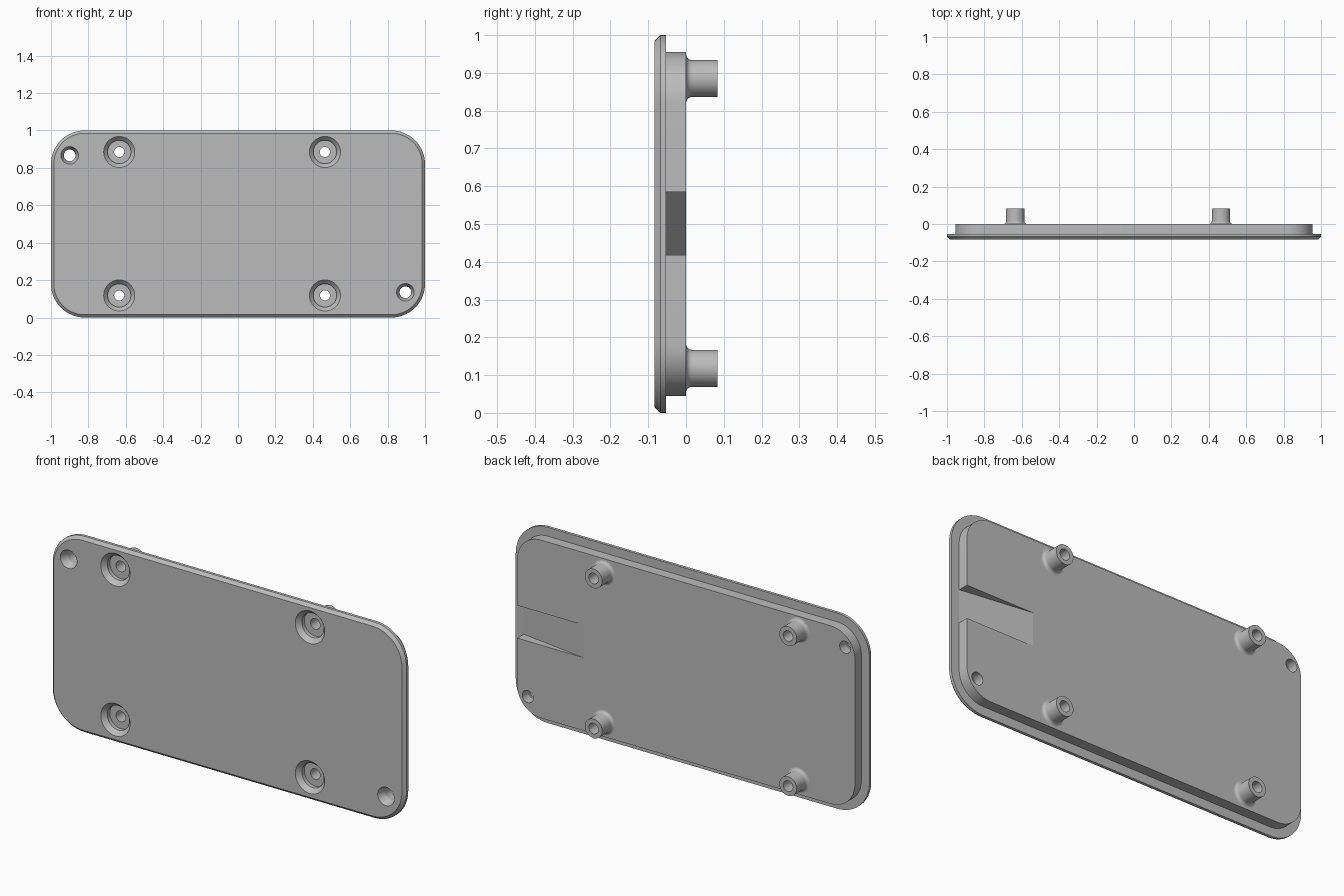
import bpy, bmesh
from math import sin, cos, pi, radians

if "Cube" in bpy.data.objects:
    bpy.data.objects.remove(bpy.data.objects["Cube"])

FRONT, LIP, BACK, TIP = -0.083, -0.053, 0.0, 0.083
SEG = 64

grey = bpy.data.materials.new("light grey plastic")
grey.use_nodes = True
grey.diffuse_color = (0.5, 0.5, 0.5, 1)
grey.node_tree.nodes["Principled BSDF"].inputs["Base Color"].default_value = (0.5, 0.5, 0.5, 1)


def loft(name, rings, caps=True):
    """Skin a stack of equal-length point rings."""
    bm = bmesh.new()
    loops = [[bm.verts.new(p) for p in ring] for ring in rings]
    for a, b in zip(loops, loops[1:]):
        for i in range(len(a)):
            j = (i + 1) % len(a)
            bm.faces.new((a[i], a[j], b[j], b[i]))
    if caps:
        bm.faces.new(loops[0])
        bm.faces.new(loops[-1])
    bmesh.ops.recalc_face_normals(bm, faces=bm.faces)
    mesh = bpy.data.meshes.new(name)
    bm.to_mesh(mesh)
    bm.free()
    mesh.materials.append(grey)
    obj = bpy.data.objects.new(name, mesh)
    bpy.context.collection.objects.link(obj)
    return obj


def rounded_ring(inset, y, radius=0.18, steps=16):
    """Rounded rectangle outline, shrunk by inset, at depth y."""
    pts = []
    for q, (sx, sz) in enumerate([(1, 1), (-1, 1), (-1, -1), (1, -1)]):
        for k in range(steps + 1):
            a = (q + k / steps) * pi / 2
            r = radius - inset
            pts.append((sx * (1 - radius) + r * cos(a), y,
                        0.5 + sz * (0.5 - radius) + r * sin(a)))
    return pts


def lathe(name, profile, x, z, caps=True):
    """Turn (radius, y) pairs around an axis running front to back."""
    return loft(name, [[(x + r * cos(2 * pi * i / SEG), y, z + r * sin(2 * pi * i / SEG))
                        for i in range(SEG)] for r, y in profile], caps)


def activate(obj):
    bpy.ops.object.select_all(action='DESELECT')
    obj.select_set(True)
    bpy.context.view_layer.objects.active = obj


def cut(obj, cutter):
    mod = obj.modifiers.new("cut", 'BOOLEAN')
    mod.operation, mod.solver, mod.object = 'DIFFERENCE', 'EXACT', cutter
    activate(obj)
    bpy.ops.object.modifier_apply(modifier=mod.name)
    bpy.data.objects.remove(cutter)


def smooth(obj, degrees):
    activate(obj)
    bpy.ops.object.shade_smooth_by_angle(angle=radians(degrees))


# Cover plate: chamfered flange with a raised inner panel behind it
plate = loft("cover_plate", [rounded_ring(i, y) for i, y in [
    (0.015, FRONT), (0, FRONT + 0.015), (0, LIP), (0.045, LIP), (0.045, BACK)]])

# Sloped cable groove at one end of the panel
groove_side = [(0.432, 0.02), (0.955, LIP + 0.0005), (1.1, LIP + 0.0005), (1.1, 0.02)]
cut(plate, loft("groove_cutter", [[(x, y, z) for x, y in groove_side] for z in (0.418, 0.585)]))

# Countersunk corner holes
for x, z in [(-0.9, 0.867), (0.895, 0.135)]:
    cut(plate, lathe("hole_cutter", [(0.047, FRONT - 0.01), (0.047, FRONT), (0.031, -0.045),
                                     (0.031, 0.02)], x, z))

# Four screw recesses with hollow standoffs behind them
HOLE, POST, FILLET = 0.027, 0.049, 0.016
fillet = [(POST + FILLET * (1 - sin(a)), FILLET * (1 - cos(a)))
          for a in [k * pi / 16 for k in range(9)]]
for side, x in [("right", -0.635), ("left", 0.465)]:
    for level, z in [("lower", 0.118), ("upper", 0.885)]:
        cut(plate, lathe("recess_cutter", [(0.083, FRONT - 0.01), (0.083, FRONT), (0.062, -0.06),
                                           (0.062, -0.04), (HOLE, -0.04), (HOLE, 0.02)], x, z))
        post = lathe(f"standoff_{level}_{side}",
                     fillet + [(POST, TIP), (HOLE, TIP), (HOLE, BACK)], x, z, caps=False)
        smooth(post, 30)

smooth(plate, 7)
